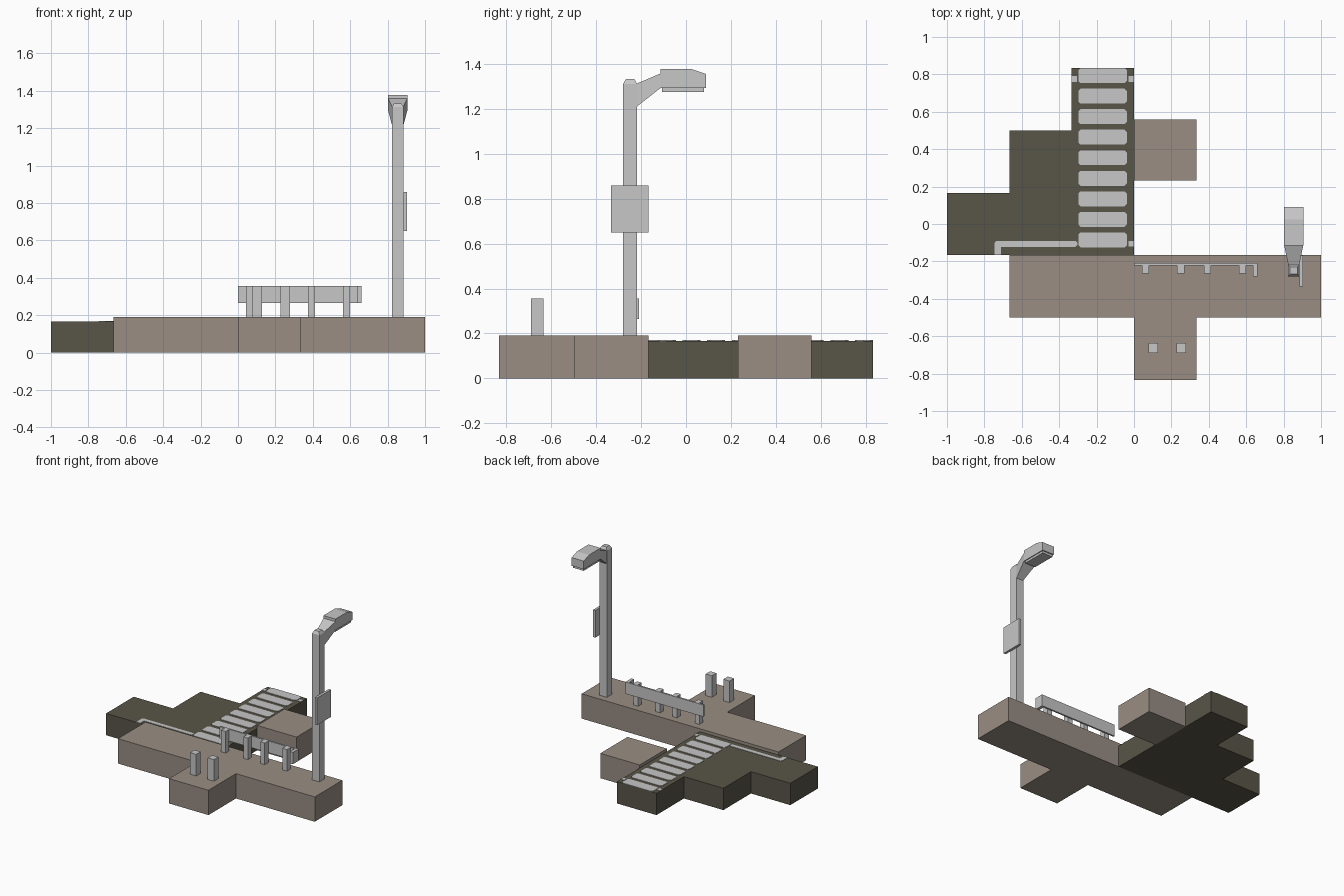
import bpy, bmesh

if "Cube" in bpy.data.objects:
    bpy.data.objects.remove(bpy.data.objects["Cube"])

def material(name, rgb):
    m = bpy.data.materials.new(name)
    m.diffuse_color = (*rgb, 1)
    m.use_nodes = True
    m.node_tree.nodes["Principled BSDF"].inputs["Base Color"].default_value = m.diffuse_color
    return m

ASPHALT = material("dark asphalt", (0.098, 0.091, 0.065))
PAVING = material("brown paving", (0.32, 0.27, 0.23))
GREY = material("light grey", (0.57, 0.57, 0.57))

def finish(name, bm, mat):
    bmesh.ops.recalc_face_normals(bm, faces=bm.faces)
    me = bpy.data.meshes.new(name)
    bm.to_mesh(me)
    bm.free()
    me.materials.append(mat)
    ob = bpy.data.objects.new(name, me)
    bpy.context.collection.objects.link(ob)
    return ob

def loft(name, rings, mat):
    """Join matching rings of points and cap both ends."""
    bm = bmesh.new()
    loops = [[bm.verts.new(p) for p in r] for r in rings]
    n = len(loops[0])
    for a, b in zip(loops, loops[1:]):
        for i in range(n):
            bm.faces.new((a[i], a[(i + 1) % n], b[(i + 1) % n], b[i]))
    bm.faces.new(loops[0])
    bm.faces.new(loops[-1])
    return finish(name, bm, mat)

def slab(name, outline, z0, z1, mat):
    return loft(name, [[(x, y, z) for x, y in outline] for z in (z0, z1)], mat)

def rect(x0, x1, y0, y1):
    return [(x0, y0), (x1, y0), (x1, y1), (x0, y1)]

def box(name, x0, x1, y0, y1, z0, z1, mat=GREY):
    return slab(name, rect(x0, x1, y0, y1), z0, z1, mat)

def rounded(x0, x1, y0, y1, c):
    return [(x0 + c, y0), (x1 - c, y0), (x1, y0 + c), (x1, y1 - c),
            (x1 - c, y1), (x0 + c, y1), (x0, y1 - c), (x0, y0 + c)]

# Ground: stepped road and raised paving, on a grid of thirds
T, S = 1 / 3, 1 / 6
ROAD, WALK = 0.167, 0.19
slab("road", [(-1, -S), (0, -S), (0, 5 * S), (-T, 5 * S), (-T, 0.5),
              (-2 * T, 0.5), (-2 * T, S), (-1, S)], 0, ROAD, ASPHALT)
slab("sidewalk", [(-2 * T, -0.5), (0, -0.5), (0, -5 * S), (T, -5 * S),
                  (T, -0.5), (1, -0.5), (1, -S), (-2 * T, -S)], 0, WALK, PAVING)
box("far_sidewalk", 0, T, 0.232, 0.56, 0, WALK, PAVING)

# Road paint: crossing stripes, stop line and short edge dashes
PAINT = ROAD + 0.003
for i in range(9):
    y = -0.085 + i * 0.1098
    slab(f"crossing_stripe_{i + 1}", rounded(-0.298, -0.038, y - 0.04, y + 0.04, 0.012),
         ROAD, PAINT, GREY)
slab("stop_line", [(-0.745, -S), (-0.71, -S), (-0.71, -0.122), (-0.312, -0.122),
                   (-0.302, -0.112), (-0.302, -0.1), (-0.312, -0.09), (-0.735, -0.09),
                   (-0.745, -0.1)], ROAD, PAINT, GREY)
for i, (x0, x1, y) in enumerate([(-0.03, 0, -0.105), (-0.03, 0, 0.775), (-T, -0.305, 0.775)]):
    box(f"edge_dash_{i + 1}", x0, x1, y - 0.015, y + 0.015, ROAD, PAINT)

# Guard rail with returned end and posts
slab("guard_rail", [(0, -0.222), (0.635, -0.222), (0.635, -0.28), (0.66, -0.28),
                    (0.66, -0.209), (0, -0.209)], 0.265, 0.355, GREY)
for i, x in enumerate((0.062, 0.25, 0.393, 0.58)):
    box(f"rail_post_{i + 1}", x - 0.019, x + 0.019, -0.265, -0.222, WALK, 0.355)

# Bollards
for i, x in enumerate((0.103, 0.253)):
    box(f"bollard_{i + 1}", x - 0.026, x + 0.026, -0.69, -0.636, WALK, 0.355)

# Street lamp: pole with chamfered cap, sign, flared arm, head, lens
CX, CY = 0.854, -0.249
def square(h, z):
    return [(x, y, z) for x, y in rect(CX - h, CX + h, CY - h, CY + h)]
loft("lamp_pole", [square(0.031, WALK), square(0.031, 1.312), square(0.019, 1.333)], GREY)
box("pole_sign", 0.885, 0.904, -0.334, -0.168, 0.65, 0.858)

def section(h, y, z0, z1):
    return [(CX - h, y, z0), (CX + h, y, z0), (CX + h, y, z1), (CX - h, y, z1)]
loft("lamp_arm", [section(0.029, -0.22, 1.21, 1.313),
                  section(0.051, -0.114, 1.293, 1.358)], GREY)
loft("lamp_head", [section(0.051, -0.114, 1.293, 1.378),
                   section(0.051, 0.025, 1.293, 1.378),
                   section(0.051, 0.09, 1.293, 1.356)], GREY)
box("lamp_lens", CX - 0.044, CX + 0.044, -0.106, 0.081, 1.276, 1.293)
